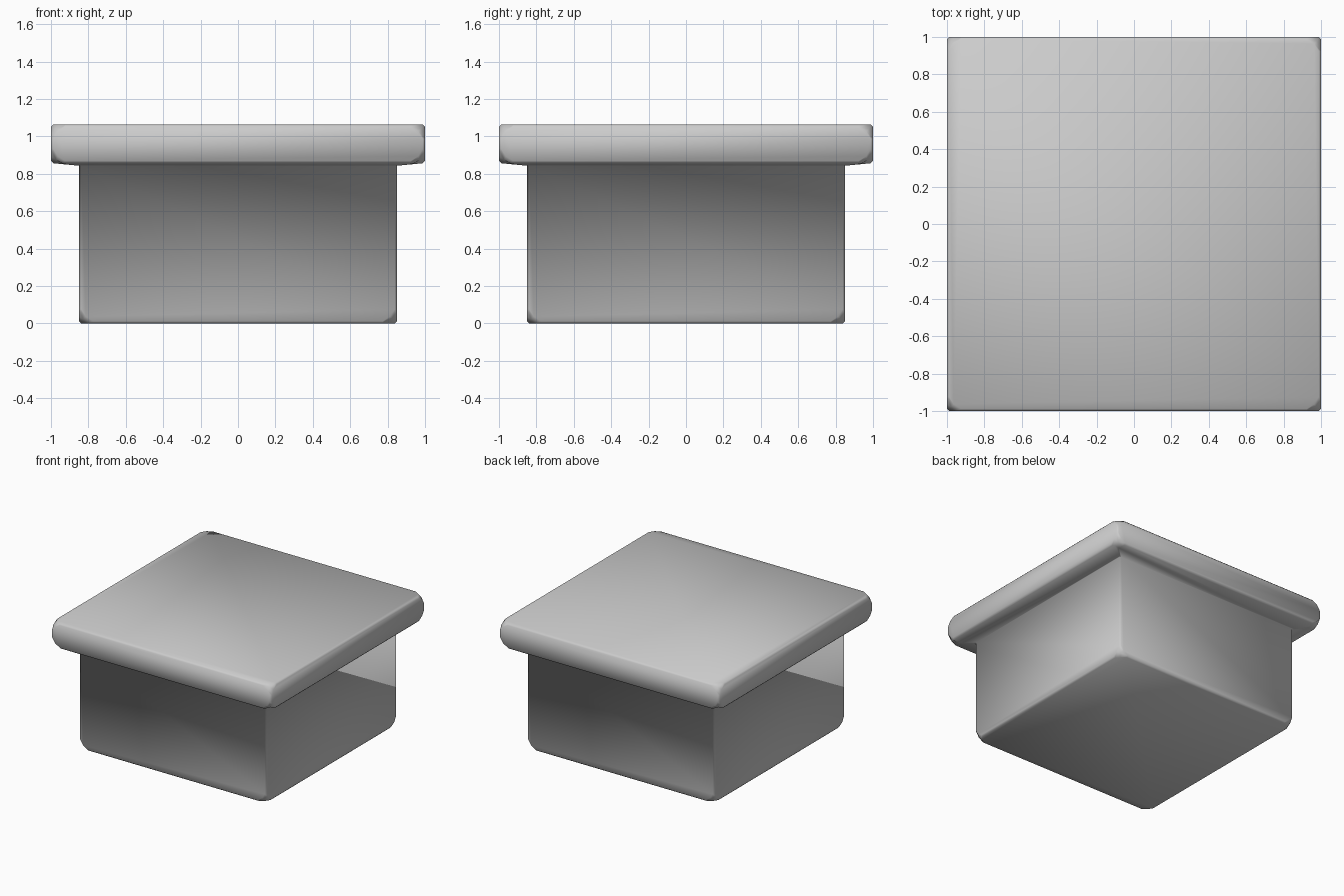
import bpy, bmesh, math
from mathutils import Matrix

if "Cube" in bpy.data.objects:
    bpy.data.objects.remove(bpy.data.objects["Cube"])

bm = bmesh.new()

# Lid slab
bmesh.ops.create_cube(bm, size=1, matrix=Matrix.Translation((0, 0, 0.96)) @ Matrix.Diagonal((2, 2, 0.205, 1)))
bottom = min(bm.faces, key=lambda f: f.calc_center_median().z)

# Slightly sloped underside, then the body pulled down from it
bmesh.ops.inset_region(bm, faces=[bottom], thickness=0.15, use_even_offset=True)
for v in bottom.verts:
    v.co.z = 0.843
down = bmesh.ops.extrude_face_region(bm, geom=[bottom])
for v in [g for g in down["geom"] if isinstance(g, bmesh.types.BMVert)]:
    v.co.z = 0
if bottom.is_valid:
    bmesh.ops.delete(bm, geom=[bottom], context='FACES_ONLY')
bmesh.ops.recalc_face_normals(bm, faces=bm.faces)

# Rounded outer corners
corners = [v for v in bm.verts if not 0.83 < v.co.z < 0.85]
bmesh.ops.bevel(bm, geom=corners, offset=0.095, offset_type='OFFSET', segments=2,
                profile=0.38, affect='VERTICES', clamp_overlap=True)

# Narrow bevel along the sharp outer edges
sharp = [e for e in bm.edges if e.is_manifold and e.is_convex
         and e.calc_face_angle() > math.radians(60)]
bmesh.ops.bevel(bm, geom=sharp, offset=0.012, offset_type='OFFSET', segments=1,
                profile=0.5, affect='EDGES', clamp_overlap=True)
bmesh.ops.recalc_face_normals(bm, faces=bm.faces)

mesh = bpy.data.meshes.new("lidded_box")
bm.to_mesh(mesh)
bm.free()
mesh.shade_smooth()
box = bpy.data.objects.new("lidded_box", mesh)
bpy.context.collection.objects.link(box)
